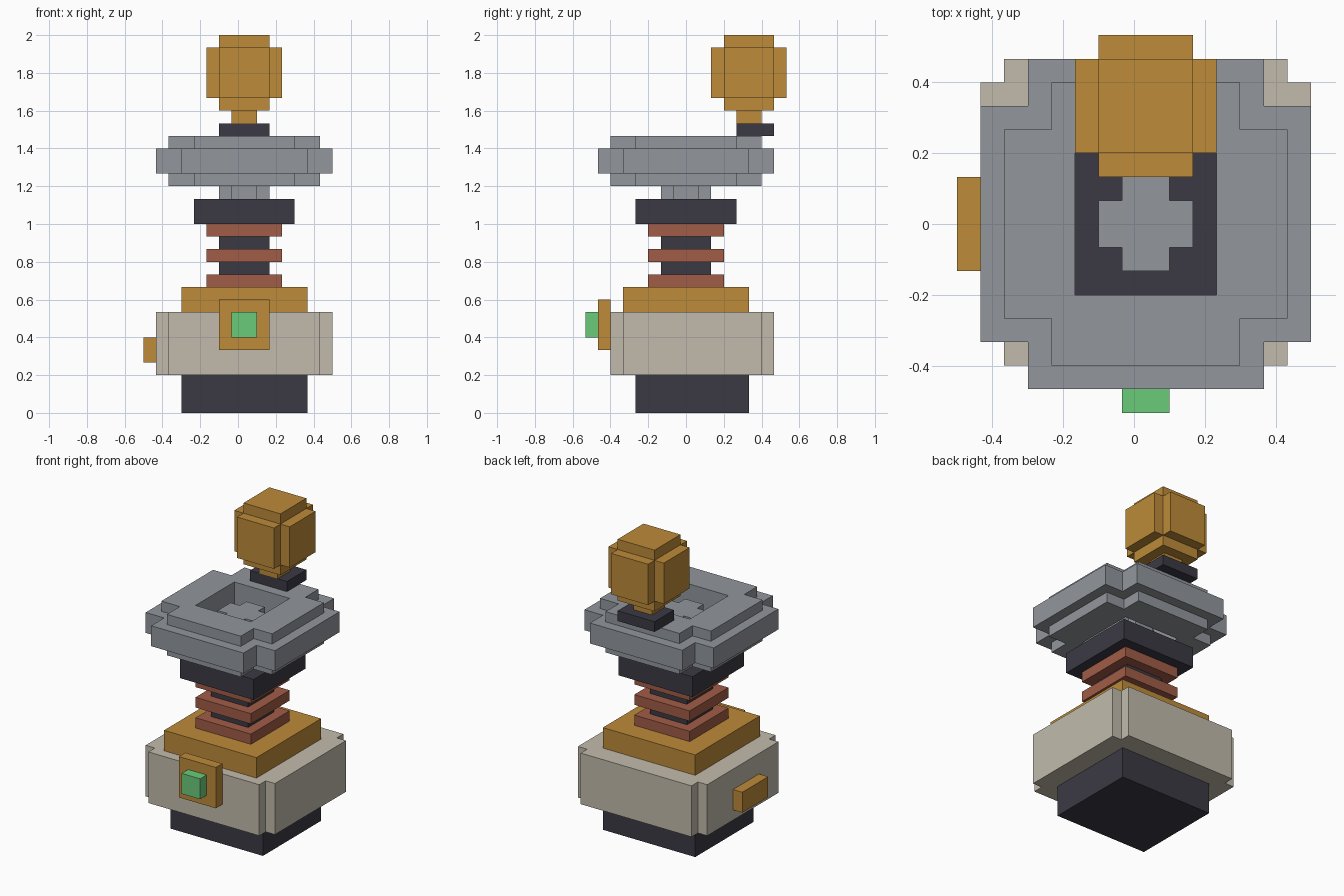
import bpy, bmesh

if "Cube" in bpy.data.objects:
    bpy.data.objects.remove(bpy.data.objects["Cube"])

U = 1 / 15   # one block
CX = 0.5     # column axis in blocks


def material(name, rgb):
    m = bpy.data.materials.new(name)
    lin = [(c / 255 / 12.92 if c < 11 else ((c / 255 + 0.055) / 1.055) ** 2.4) for c in rgb]
    m.diffuse_color = (*lin, 1)
    m.use_nodes = True
    m.node_tree.nodes["Principled BSDF"].inputs["Base Color"].default_value = m.diffuse_color
    return m


GOLD = material("gold", (189, 139, 57))
STONE = material("beige", (194, 187, 172))
GREY = material("grey", (146, 151, 157))
DARK = material("charcoal", (59, 58, 68))
COPPER = material("copper", (161, 92, 70))
GREEN = material("green", (107, 203, 122))


def prism(name, outline, z0, z1, mat):
    """Extrude an outline given in blocks from z0 to z1."""
    bm = bmesh.new()
    face = bm.faces.new([bm.verts.new((x * U, y * U, z0 * U)) for x, y in outline])
    top = bmesh.ops.extrude_face_region(bm, geom=[face])["geom"]
    verts = [v for v in top if isinstance(v, bmesh.types.BMVert)]
    bmesh.ops.translate(bm, vec=(0, 0, (z1 - z0) * U), verts=verts)
    bmesh.ops.recalc_face_normals(bm, faces=bm.faces)
    me = bpy.data.meshes.new(name)
    bm.to_mesh(me)
    bm.free()
    if mat:
        me.materials.append(mat)
    ob = bpy.data.objects.new(name, me)
    bpy.context.collection.objects.link(ob)
    return ob


def box(name, x0, x1, y0, y1, z0, z1, mat):
    return prism(name, [(x0, y0), (x1, y0), (x1, y1), (x0, y1)], z0, z1, mat)


def slab(name, half_x, y0, y1, z0, z1, mat):
    """Box centred on the column axis."""
    return box(name, CX - half_x, CX + half_x, y0, y1, z0, z1, mat)


def notched(name, half_x, y0, y1, nx, ny, z0, z1, mat):
    """Slab whose four corners are notched by nx by ny."""
    a, b = CX - half_x, CX + half_x
    c, d, e, f = a + nx, b - nx, y0 + ny, y1 - ny
    pts = [(c, y0), (d, y0), (d, e), (b, e), (b, f), (d, f),
           (d, y1), (c, y1), (c, f), (a, f), (a, e), (c, e)]
    return prism(name, pts, z0, z1, mat)


# Base and body
slab("base", 5, -4, 5, 0, 3, DARK)
notched("body", 7, -6, 7, 1, 1, 3, 8, STONE)
slab("body_lid", 5, -5, 5, 8, 10, GOLD)

# Front panel with button, side handle
slab("front_panel", 2, -7, -6, 5, 9, GOLD)
slab("button", 1, -8, -7, 6, 8, GREEN)
box("side_handle", -7.5, -6.5, -2, 2, 4, 6, GOLD)

# Column with coils
for i in range(3):
    slab(f"coil_{i + 1}", 3, -3, 3, 10 + 2 * i, 11 + 2 * i, COPPER)
for i in range(2):
    slab(f"core_{i + 1}", 2, -2, 2, 11 + 2 * i, 12 + 2 * i, DARK)
slab("collar", 4, -4, 4, 15, 17, DARK)
notched("hub", 2, -2, 2, 1, 1, 17, 21, GREY)

# Ring in three layers with a square hole
cutter = slab("ring_hole_cutter", 3, -3, 3, 16, 24, None)
layers = [
    notched("ring_lower", 6, -6, 6, 2, 2, 18, 19, GREY),
    notched("ring_middle", 7, -7, 7, 2, 2, 19, 21, GREY),
    notched("ring_upper", 6, -6, 6, 2, 2, 21, 22, GREY),
]
for ob in layers:
    mod = ob.modifiers.new("hole", "BOOLEAN")
    mod.operation = "DIFFERENCE"
    mod.solver = "EXACT"
    mod.object = cutter
    bpy.context.view_layer.objects.active = ob
    bpy.ops.object.modifier_apply(modifier=mod.name)
bpy.data.objects.remove(cutter)

# Knob on the back of the ring
slab("knob_foot", 2, 4, 7, 22, 23, DARK)
slab("knob_neck", 1, 4, 6, 23, 24, GOLD)
slab("knob_bottom", 2, 3, 7, 24, 25, GOLD)
notched("knob", 3, 2, 8, 1, 1, 25, 29, GOLD)
slab("knob_top", 2, 3, 7, 29, 30, GOLD)
